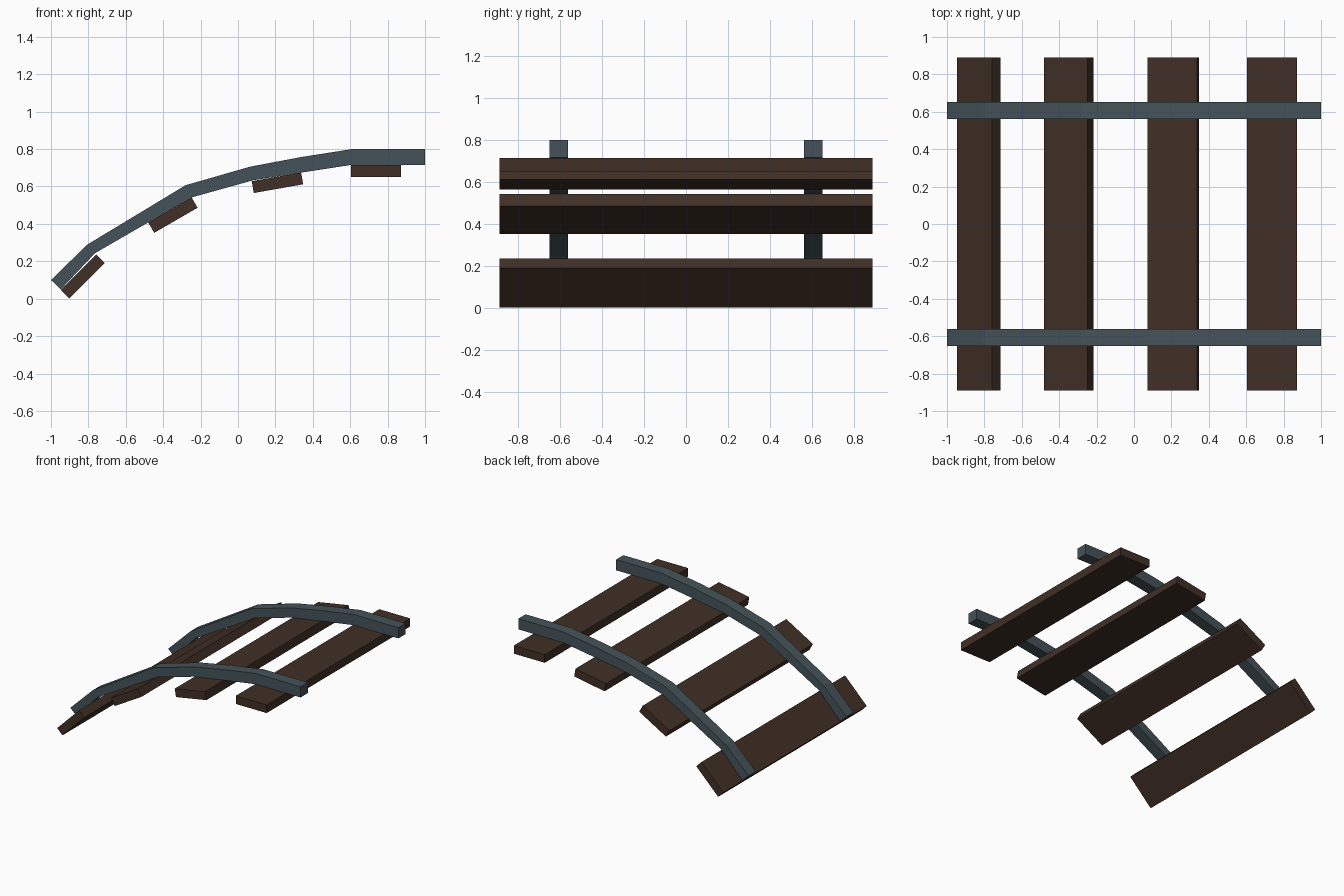
import bpy, bmesh, math

if "Cube" in bpy.data.objects:
    bpy.data.objects.remove(bpy.data.objects["Cube"])


def material(name, rgb):
    m = bpy.data.materials.new(name)
    m.diffuse_color = (*rgb, 1)
    m.use_nodes = True
    m.node_tree.nodes["Principled BSDF"].inputs["Base Color"].default_value = m.diffuse_color
    return m


wood = material("dark brown wood", (0.052, 0.029, 0.019))
steel = material("blue grey steel", (0.060, 0.086, 0.100))


def extrude_profile(name, points, y0, y1, mat):
    """Extrude a closed x-z outline from y0 to y1."""
    bm = bmesh.new()
    face = bm.faces.new([bm.verts.new((x, y0, z)) for x, z in points])
    out = bmesh.ops.extrude_face_region(bm, geom=[face])
    moved = [v for v in out["geom"] if isinstance(v, bmesh.types.BMVert)]
    bmesh.ops.translate(bm, vec=(0, y1 - y0, 0), verts=moved)
    bmesh.ops.recalc_face_normals(bm, faces=bm.faces)
    mesh = bpy.data.meshes.new(name)
    bm.to_mesh(mesh)
    bm.free()
    mesh.materials.append(mat)
    obj = bpy.data.objects.new(name, mesh)
    bpy.context.collection.objects.link(obj)
    return obj


# Rails: curved side profile, top edge then bottom edge
top = [(-1.0, 0.10), (-0.805, 0.29), (-0.28, 0.607), (0.065, 0.706),
       (0.335, 0.757), (0.61, 0.80), (1.0, 0.80)]
bottom = [(-0.947, 0.05), (-0.765, 0.243), (-0.25, 0.541), (0.08, 0.633),
          (0.35, 0.676), (0.61, 0.716), (1.0, 0.716)]
for side, y in (("front", -0.607), ("back", 0.607)):
    extrude_profile(side + "_rail", top + bottom[::-1], y - 0.045, y + 0.045, steel)

# Planks: x, z and tilt of each one, following the rails
L, T = 0.134, 0.032
planks = [(-0.83, 0.118, 45), (-0.348, 0.447, 30), (0.211, 0.620, 10), (0.738, 0.682, 0)]
for i, (cx, cz, tilt) in enumerate(planks, 1):
    c, s = math.cos(math.radians(tilt)), math.sin(math.radians(tilt))
    corners = [(cx + u * c - w * s, cz + u * s + w * c)
               for u, w in ((-L, -T), (L, -T), (L, T), (-L, T))]
    extrude_profile(f"plank_{i}", corners, -0.89, 0.89, wood)
